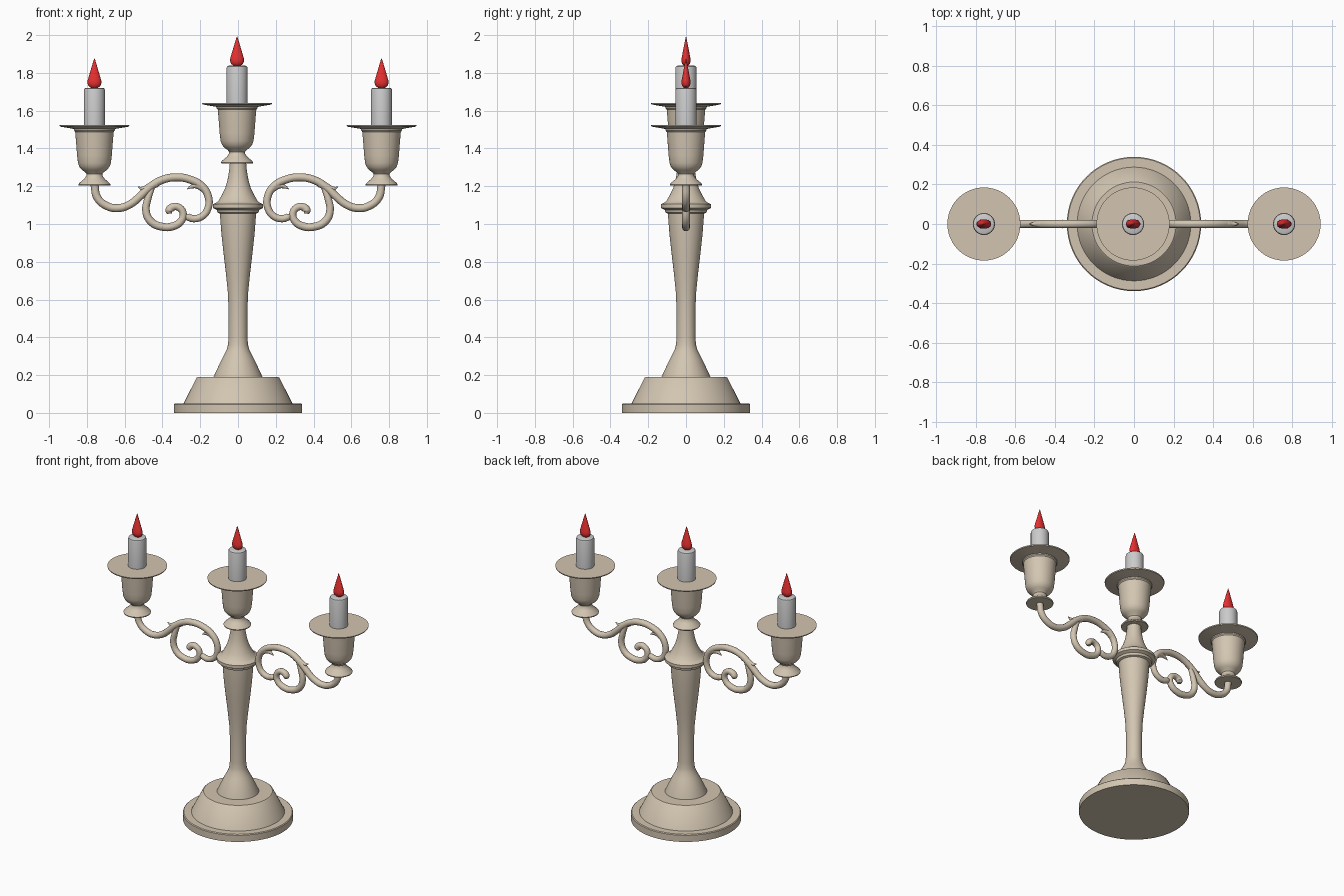
import bpy, bmesh, math

if "Cube" in bpy.data.objects:
    bpy.data.objects.remove(bpy.data.objects["Cube"])


def material(name, color):
    m = bpy.data.materials.new(name)
    m.diffuse_color = color
    m.use_nodes = True
    m.node_tree.nodes["Principled BSDF"].inputs["Base Color"].default_value = m.diffuse_color
    return m


METAL = material("warm_metal", (0.65, 0.56, 0.44, 1))
RED = material("flame_red", (0.8, 0.03, 0.03, 1))


def activate(ob):
    bpy.ops.object.select_all(action='DESELECT')
    ob.select_set(True)
    bpy.context.view_layer.objects.active = ob


def lathe(name, profile, x=0, z=0, mat=None, segs=48, squash=1):
    """Revolve (radius, height) points, bottom axis point to top axis point."""
    bm = bmesh.new()
    rings = []
    for r, h in profile:
        n = segs if r > 0 else 1
        rings.append([bm.verts.new((r * math.cos(2 * math.pi * i / segs),
                                    r * math.sin(2 * math.pi * i / segs) * squash, h))
                      for i in range(n)])
    for a, b in zip(rings, rings[1:]):
        for i in range(segs):
            j = (i + 1) % segs
            quad = [a[i % len(a)], a[j % len(a)], b[j % len(b)], b[i % len(b)]]
            bm.faces.new(list(dict.fromkeys(quad)))
    bmesh.ops.recalc_face_normals(bm, faces=bm.faces)
    me = bpy.data.meshes.new(name)
    bm.to_mesh(me)
    bm.free()
    ob = bpy.data.objects.new(name, me)
    bpy.context.collection.objects.link(ob)
    ob.location = (x, 0, z)
    if mat:
        me.materials.append(mat)
    activate(ob)
    bpy.ops.object.shade_smooth_by_angle(angle=math.radians(32))
    return ob


def tube(name, points, side):
    """Round tapered tube through (x, z, radius) points in the y = 0 plane."""
    cu = bpy.data.curves.new(name, 'CURVE')
    cu.dimensions = '3D'
    cu.bevel_depth = 1
    cu.bevel_resolution = 4
    cu.resolution_u = 6
    cu.use_fill_caps = True
    sp = cu.splines.new('BEZIER')
    sp.bezier_points.add(len(points) - 1)
    for bp, (x, z, r) in zip(sp.bezier_points, points):
        bp.co = (x * side, 0, z)
        bp.radius = r
        bp.handle_left_type = bp.handle_right_type = 'AUTO'
    cu.materials.append(METAL)
    ob = bpy.data.objects.new(name, cu)
    bpy.context.collection.objects.link(ob)
    activate(ob)
    bpy.ops.object.convert(target='MESH')
    bpy.ops.object.shade_smooth_by_angle(angle=math.radians(40))


# stepped foot
lathe("base", [(0, 0), (.34, 0), (.34, .045), (.335, .05), (.288, .05),
               (.22, .185), (.213, .19), (0, .19)], mat=METAL, segs=64)

# stem with collar and tapered neck
lathe("stem", [(0, .18), (.132, .18), (.13, .19), (.088, .28), (.075, .305), (.06, .335),
               (.053, .36), (.05, .40), (.05, .55), (.054, .64), (.063, .73),
               (.076, .84), (.087, .94), (.094, 1.03), (.095, 1.055), (.108, 1.06),
               (.112, 1.075), (.132, 1.085), (.132, 1.105), (.115, 1.113),
               (.105, 1.12), (.085, 1.155), (.068, 1.19), (.056, 1.23),
               (.047, 1.28), (.043, 1.325), (0, 1.325)], mat=METAL)

# cup, candle and flame, repeated three times
CUP = [(0, 0), (.083, 0), (.085, .006), (.08, .014), (.055, .035), (.043, .052),
       (.042, .062), (.05, .072), (.066, .083), (.08, .10), (.087, .12), (.092, .16),
       (.098, .24), (.102, .285), (.108, .292), (.108, .300), (.183, .313),
       (.185, .320), (0, .320)]
CANDLE = [(0, .31), (.056, .31), (.056, .505), (.053, .514), (.045, .518), (0, .518)]
FLAME = [(0, .515), (.018, .518), (.031, .527), (.037, .542), (.036, .556),
         (.030, .578), (.021, .608), (.011, .642), (.004, .665), (0, .675)]
for label, x, z in (("left", -.76, 1.203), ("centre", -.005, 1.32), ("right", .76, 1.203)):
    lathe(label + "_cup", CUP, x, z, METAL)
    lathe(label + "_candle", CANDLE, x, z, segs=32)
    lathe(label + "_flame", FLAME, x, z, RED, segs=24, squash=.65)

# scrolled arms, mirrored left and right
ARM = [(.76, 1.21, .021), (.745, 1.14, .021), (.695, 1.096, .021), (.634, 1.084, .021),
       (.57, 1.105, .021), (.517, 1.148, .021), (.47, 1.192, .021), (.41, 1.23, .021),
       (.333, 1.247, .021), (.253, 1.235, .021), (.188, 1.197, .021), (.156, 1.14, .02),
       (.16, 1.08, .019), (.187, 1.043, .019), (.232, 1.028, .019), (.265, 1.037, .019),
       (.28, 1.045, .010)]
SCROLL = [(.455, 1.19, .014), (.478, 1.13, .019), (.487, 1.07, .02), (.463, 1.015, .021),
          (.405, .986, .021), (.345, .988, .021), (.302, 1.015, .02), (.29, 1.055, .019),
          (.312, 1.087, .019), (.345, 1.09, .02), (.364, 1.071, .022), (.362, 1.055, .012)]
OUTER_LEAF = [(.43, 1.215, .02), (.475, 1.195, .018), (.508, 1.188, .01), (.53, 1.197, .002)]
INNER_LEAF = [(.185, 1.19, .02), (.215, 1.203, .017), (.245, 1.198, .01), (.27, 1.185, .002)]
for side, label in ((-1, "left"), (1, "right")):
    tube(label + "_arm", ARM, side)
    tube(label + "_arm_scroll", SCROLL, side)
    tube(label + "_outer_leaf", OUTER_LEAF, side)
    tube(label + "_inner_leaf", INNER_LEAF, side)
